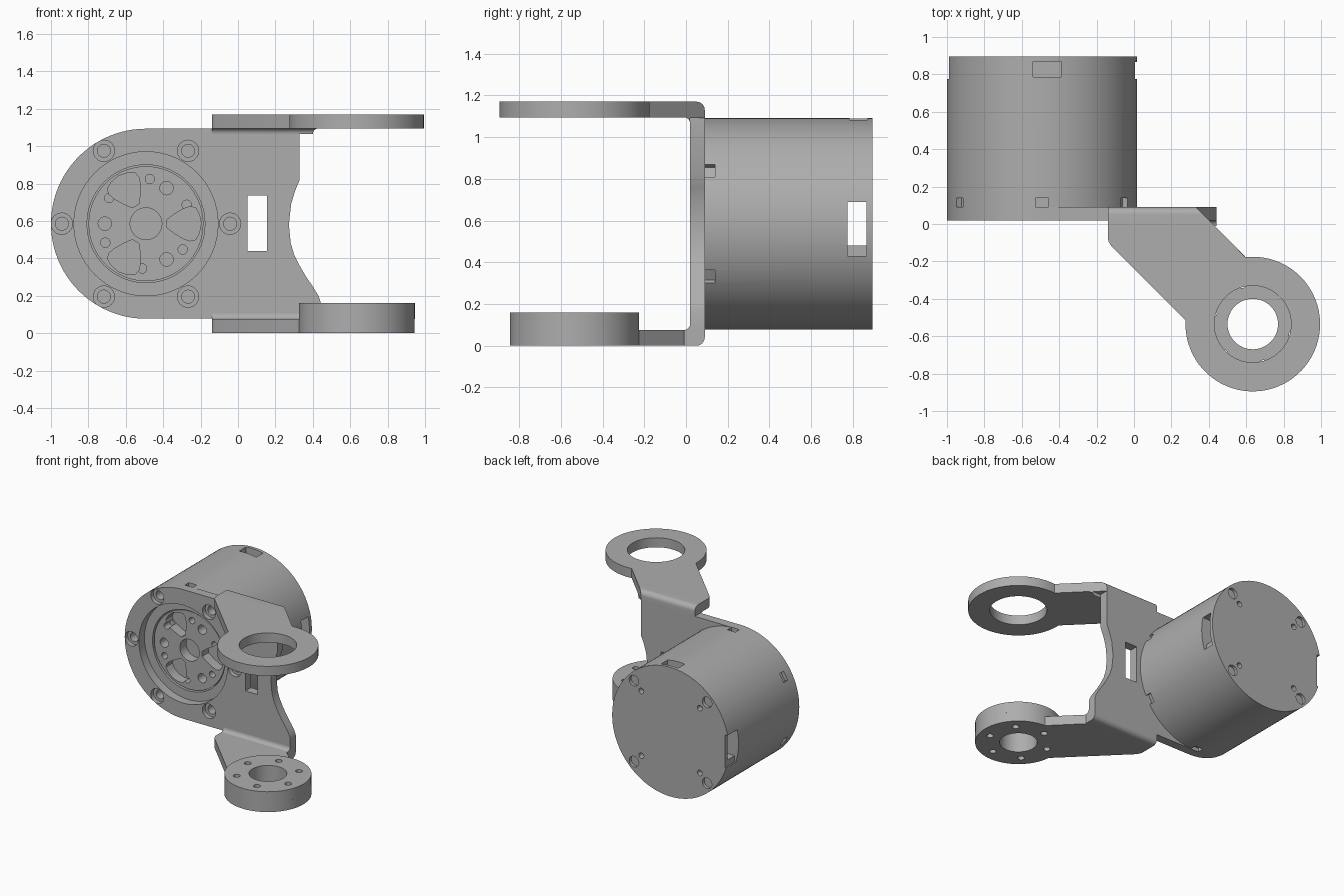
import bpy, bmesh, math
from math import cos, sin, radians, degrees, acos

if "Cube" in bpy.data.objects:
    bpy.data.objects.remove(bpy.data.objects["Cube"])

grey = bpy.data.materials.new("plain_grey")
grey.use_nodes = True
colour = (0.42, 0.42, 0.42, 1)
grey.diffuse_color = colour
grey.node_tree.nodes["Principled BSDF"].inputs["Base Color"].default_value = colour

CX, CZ, R = -0.492, 0.585, 0.508      # motor axis and radius
HX, HY = 0.635, -0.535                # hinge axis
FRONT, BACK, END = 0.02, 0.09, 0.895  # plate faces and motor end
T, TOP = 0.075, 1.17                  # sheet thickness and full height
parts = []


def prism(name, pts, axis, a, b, cutter=False):
    """Extrude a flat outline along an axis from a to b."""
    place = {"x": lambda u, v, w: (w, u, v),
             "y": lambda u, v, w: (u, w, v),
             "z": lambda u, v, w: (u, v, w)}[axis]
    bm = bmesh.new()
    ends = [[bm.verts.new(place(u, v, w)) for u, v in pts] for w in (a, b)]
    n = len(pts)
    for ring in ends:
        bm.faces.new(ring)
    for i in range(n):
        j = (i + 1) % n
        bm.faces.new((ends[0][i], ends[0][j], ends[1][j], ends[1][i]))
    bmesh.ops.recalc_face_normals(bm, faces=bm.faces)
    mesh = bpy.data.meshes.new(name)
    bm.to_mesh(mesh)
    bm.free()
    obj = bpy.data.objects.new(name, mesh)
    bpy.context.collection.objects.link(obj)
    if not cutter:
        parts.append(obj)
    return obj


def arc(cx, cy, r, a0, a1, n):
    angles = [radians(a0 + (a1 - a0) * i / n) for i in range(n + 1)]
    return [(cx + r * cos(t), cy + r * sin(t)) for t in angles]


def circle(cx, cy, r, n=32):
    return arc(cx, cy, r, 0, 360, n)[:-1]


def polar(r, deg):
    return CX + r * cos(radians(deg)), CZ + r * sin(radians(deg))


def turned(pts, deg):
    """Turn an outline around the motor axis."""
    c, s = cos(radians(deg)), sin(radians(deg))
    return [(CX + u * c - v * s, CZ + u * s + v * c) for u, v in pts]


def rect(u0, u1, v0, v1):
    return [(u0, v0), (u1, v0), (u1, v1), (u0, v1)]


def cut(targets, pts, axis, a, b):
    """Cut an extruded outline out of each target."""
    tool = prism("cutter", pts, axis, a, b, cutter=True)
    tool.hide_render = True
    for obj in targets:
        mod = obj.modifiers.new("cut", "BOOLEAN")
        mod.operation = "DIFFERENCE"
        mod.solver = "EXACT"
        mod.object = tool
        bpy.context.view_layer.objects.active = obj
        bpy.ops.object.modifier_apply(modifier=mod.name)
    bpy.data.objects.remove(tool)


# Mounting plate with a round left end and a scooped right edge
low, high = CZ - R, CZ + R
scoop = [(0.43, 0.20), (0.40, 0.25), (0.365, 0.3), (0.33, 0.36), (0.30, 0.42),
         (0.282, 0.48), (0.272, 0.58), (0.284, 0.69), (0.305, 0.76), (0.33, 0.82)]
plate = prism("mounting_plate",
              arc(CX, CZ, R, 90, 270, 48) + [(0.44, low), (0.44, 0.17)] + scoop
              + [(0.33, high)], "y", FRONT, BACK)
cut([plate], circle(CX, CZ, 0.385, 64), "y", -0.1, 0.2)
cut([plate], rect(0.05, 0.155, 0.44, 0.735), "y", -0.1, 0.2)

# Motor housing
motor = prism("motor_housing", circle(CX, CZ, R, 96), "y", BACK, END)
cut([motor], circle(CX, CZ, 0.315, 64), "y", 0, 0.2)

# Screw bores through the plate, and locating notches around the housing
for k in range(6):
    x, z = polar(0.45, 60 * k)
    cut([plate], circle(x, z, 0.057, 24), "y", -0.1, 0.055)
    cut([plate, motor], circle(x, z, 0.035, 20), "y", -0.1, 0.14)
    notch = turned(rect(R - 0.03, R + 0.05, -0.035, 0.035), 30 + 60 * k)
    cut([motor], notch, "y", 0.05, 0.14)

# Cable openings near the back
cut([motor], rect(0.775, 0.865, 0.48, 0.69), "x", -1.2, 0.2)
cut([motor], rect(0.775, 0.865, 0.43, 0.50), "x", -0.03, 0.2)
cut([motor], rect(0.775, 1.0, 0.43, 0.69), "x", -1.2, -0.965)
cut([motor], rect(-0.54, -0.39, 0.785, 0.87), "z", 1.03, 1.3)

# Back cover screw holes
for k in range(4):
    x, z = polar(0.45, 45 + 90 * k)
    cut([motor], circle(x, z, 0.042, 20), "y", 0.87, 1)
    x, z = polar(0.36, 45 + 90 * k)
    cut([motor], circle(x, z, 0.022, 16), "y", 0.85, 1)

# Output rotor with its pockets and holes
rotor = prism("output_rotor", circle(CX, CZ, 0.307, 64), "y", 0.1, 0.2)
cut([rotor], circle(CX, CZ, 0.085), "y", 0, 0.18)
half = [(0.11, 0.02), (0.15, 0.05), (0.20, 0.08), (0.235, 0.092),
        (0.265, 0.085), (0.285, 0.05)]
pocket = half + [(0.295, 0)] + [(u, -v) for u, v in reversed(half)]
for k in range(3):
    cut([rotor], turned(pocket, 120 * k), "y", 0, 0.18)
    cut([rotor], circle(*polar(0.22, 60 + 120 * k), 0.036, 20), "y", 0, 0.18)
for k in range(6):
    cut([rotor], circle(*polar(0.24, 25 + 60 * k), 0.025, 16), "y", 0, 0.17)

# Folded corners joining the plate to both arms
INNER = -0.01
fold = ([(BACK, low)] + arc(BACK - 0.04, 0.04, 0.04, 0, -90, 8) + [(INNER, 0), (INNER, T)]
        + arc(INNER, T + 0.03, 0.03, -90, 0, 6) + [(FRONT, low)])
prism("lower_fold", fold, "x", -0.14, 0.44)
upper = prism("upper_fold", [(y, TOP - z) for y, z in fold], "x", -0.14, 0.33)
for v in upper.data.vertices:
    if v.co.x > 0:
        v.co.x += BACK - v.co.y       # slanted end follows the arm edge


def arm(name, radius, z0, z1):
    """Slanted arm ending in a round hinge eye."""
    start = 225 - degrees(acos(0.24 / radius))
    stop = 405 + degrees(acos(0.226 / radius))
    outline = ([(-0.14, INNER), (-0.14, -0.075), (-0.135, -0.095), (-0.12, -0.12)]
               + arc(HX, HY, radius, start, stop, 56) + [(0.43, INNER)])
    return prism(name, outline, "z", z0, z1)


upper_arm = arm("upper_arm", 0.36, TOP - T, TOP)
cut([upper_arm], circle(HX, HY, 0.205, 64), "z", 1, 1.3)

lower_arm = arm("lower_arm", 0.31, 0, T)
hub = prism("hinge_hub", circle(HX, HY, 0.31, 64), "z", T, 0.16)
cut([lower_arm, hub], circle(HX, HY, 0.135, 48), "z", -0.1, 0.3)
for k in range(6):
    t = radians(45 + 60 * k)
    cut([lower_arm, hub], circle(HX + 0.225 * cos(t), HY + 0.225 * sin(t), 0.025, 16),
        "z", -0.1, 0.3)

# Shading and colour
for obj in parts:
    mesh = obj.data
    mesh.materials.clear()
    mesh.materials.append(grey)
    for face in mesh.polygons:
        face.material_index = 0
    mesh.shade_smooth()
    mesh.set_sharp_from_angle(angle=radians(30))
